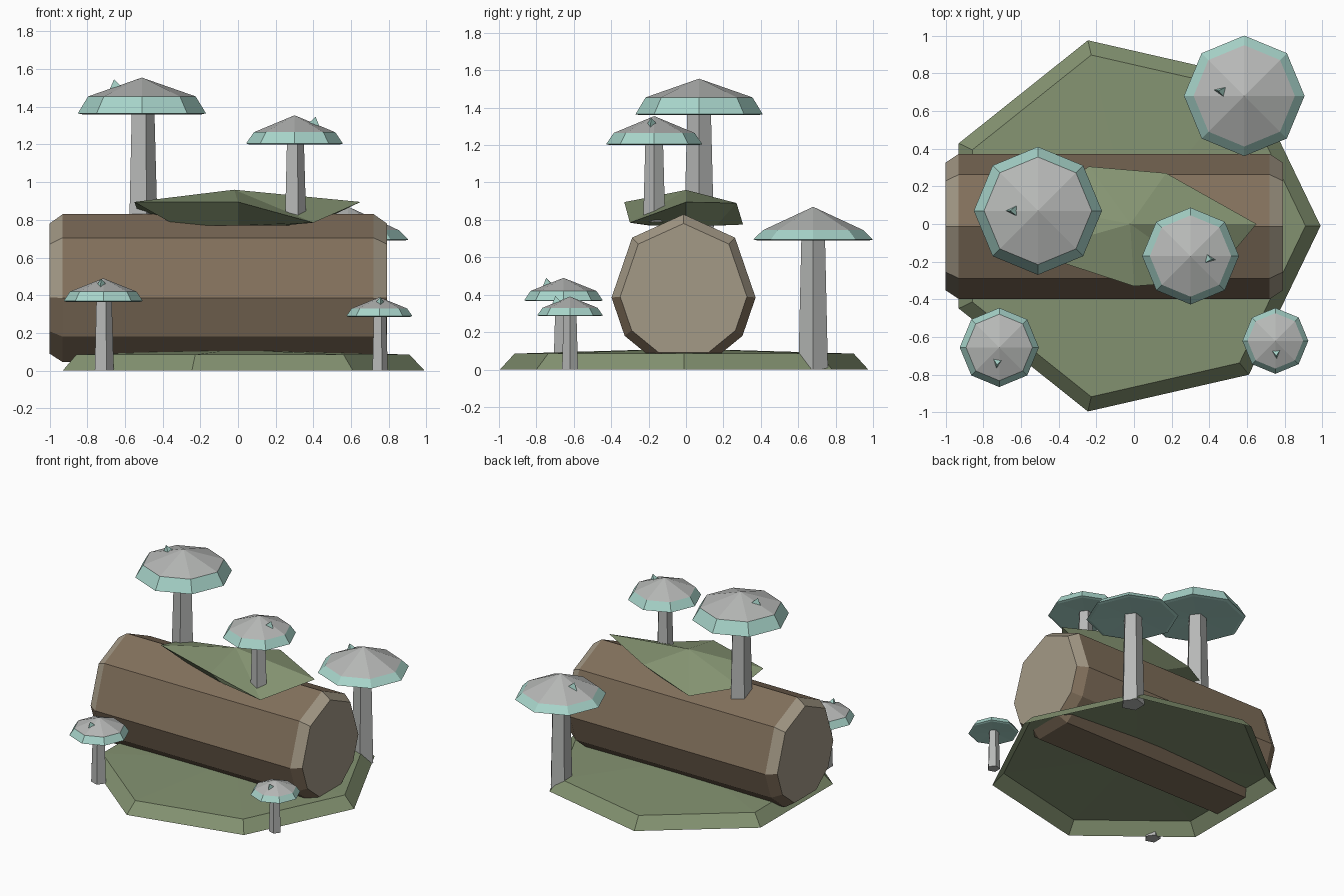
import bpy, bmesh, math
from mathutils import Vector

cube = bpy.data.objects.get("Cube")
if cube:
    bpy.data.objects.remove(cube, do_unlink=True)


def material(name, rgb):
    m = bpy.data.materials.new(name)
    m.use_nodes = True
    colour = (*rgb, 1)
    m.diffuse_color = colour
    m.node_tree.nodes["Principled BSDF"].inputs["Base Color"].default_value = colour
    return m


grey = material("pale grey", (.47, .48, .47))
teal = material("pale teal", (.39, .66, .59))
moss = material("moss green", (.23, .29, .165))
bark = material("bark brown", (.22, .16, .105))
wood = material("cut wood", (.37, .32, .24))


def ring(n, r, z, centre=(0, 0), start=0):
    return [Vector((centre[0] + r * math.cos(start + 2 * math.pi * i / n),
                    centre[1] + r * math.sin(start + 2 * math.pi * i / n), z))
            for i in range(n)]


def loft(name, rings, mats, rule=None, outward=True):
    """Skin a list of rings; a one-point ring closes to a tip."""
    bm = bmesh.new()
    loops = [[bm.verts.new(p) for p in r] for r in rings]
    for k, (a, b) in enumerate(zip(loops, loops[1:])):
        n = max(len(a), len(b))
        for i in range(n):
            j = (i + 1) % n
            if len(b) == 1:
                quad = (a[i], a[j], b[0])
            elif len(a) == 1:
                quad = (a[0], b[j], b[i])
            else:
                quad = (a[i], a[j], b[j], b[i])
            f = bm.faces.new(quad)
            if rule:
                f.material_index = rule(k, f.calc_center_median())
    if outward:
        for k, end in ((-1, loops[0]), (len(rings), loops[-1])):
            if len(end) > 2:
                f = bm.faces.new(end)
                if rule:
                    f.material_index = rule(k, f.calc_center_median())
    bmesh.ops.recalc_face_normals(bm, faces=bm.faces)
    me = bpy.data.meshes.new(name)
    bm.to_mesh(me)
    bm.free()
    for m in mats:
        me.materials.append(m)
    ob = bpy.data.objects.new(name, me)
    bpy.context.collection.objects.link(ob)
    return ob


# Mossy ground: shallow seven-sided shell, open underneath
c = (-.02, -.01)
loft("ground", [ring(7, 1.01, 0, c), ring(7, .93, .085, c), [Vector((*c, .112))]],
     [moss], outward=False)

# Log: nine-sided profile with chamfered ends
half = [(.275, .705), (.385, .385), (.315, .18), (.15, .045)]
profile = [(0, .83)] + half + [(-y, z) for y, z in reversed(half)]
mid_y, mid_z = -.013, .42


def log_ring(x, s):
    return [Vector((x, mid_y + y * s, mid_z + (z - mid_z) * s)) for y, z in profile]


def log_rule(k, centre):
    if k in (-1, 3):
        return 1
    return 1 if k != 1 and centre.z > .38 else 0


loft("log", [log_ring(-1, .88), log_ring(-.93, 1), log_ring(.72, 1), log_ring(.79, .88)],
     [bark, wood], log_rule)

# Moss patch draped on the log
rim = [Vector(p) for p in ((.65, 0, .895), (.17, .27, .89), (-.24, .305, .775),
                           (-.53, .1, .84), (-.55, -.15, .895), (0, -.33, .895),
                           (.4, -.3, .785))]
under = [Vector((p.x * .6, p.y * .6, .77)) for p in rim]
loft("moss_patch", [under, rim, [Vector((-.02, 0, .96))]], [moss])


# Mushrooms: five-sided stem, eight-sided cap with a coloured rim, one spike
def mushroom(name, x, y, foot, low, band, top, r, stem_r, spike_angle):
    at = (x, y)
    loft(name + "_stem", [ring(5, stem_r, foot, at), ring(5, stem_r * .8, low + .02, at)],
         [grey])
    loft(name + "_cap", [[Vector((x, y, low + .01))], ring(8, r * .93, low, at),
                         ring(8, r, low + .005, at),
                         ring(8, r * .84, band, at), [Vector((x, y, top))]],
         [teal, grey], lambda k, p: 1 if k == 3 else 0)
    # Spike leaning outward on the cone of the cap
    out = Vector((math.cos(spike_angle), math.sin(spike_angle), 0))
    side = Vector((-out.y, out.x, 0))
    base = Vector((x, y, top)) + out * r * .4
    base.z -= (top - band) * .48
    size = .022 + r * .05
    tri = [base - out * size - Vector((0, 0, .01)) + side * size,
           base - out * size - Vector((0, 0, .01)) - side * size,
           base + out * size - Vector((0, 0, .025))]
    loft(name + "_spike", [tri, [base + out * size * .3 + Vector((0, 0, size))]], [teal])


mushroom("tall_mushroom", -.51, .07, .76, 1.36, 1.455, 1.555, .34, .083, math.pi)
mushroom("middle_mushroom", .3, -.17, .79, 1.2, 1.265, 1.355, .257, .062, -.15)
mushroom("back_mushroom", .585, .68, 0, .69, .745, .87, .32, .083, 2.95)
mushroom("left_mushroom", -.715, -.655, 0, .365, .42, .49, .21, .056, -1.7)
mushroom("small_mushroom", .75, -.62, 0, .285, .33, .39, .175, .045, -1.5)
